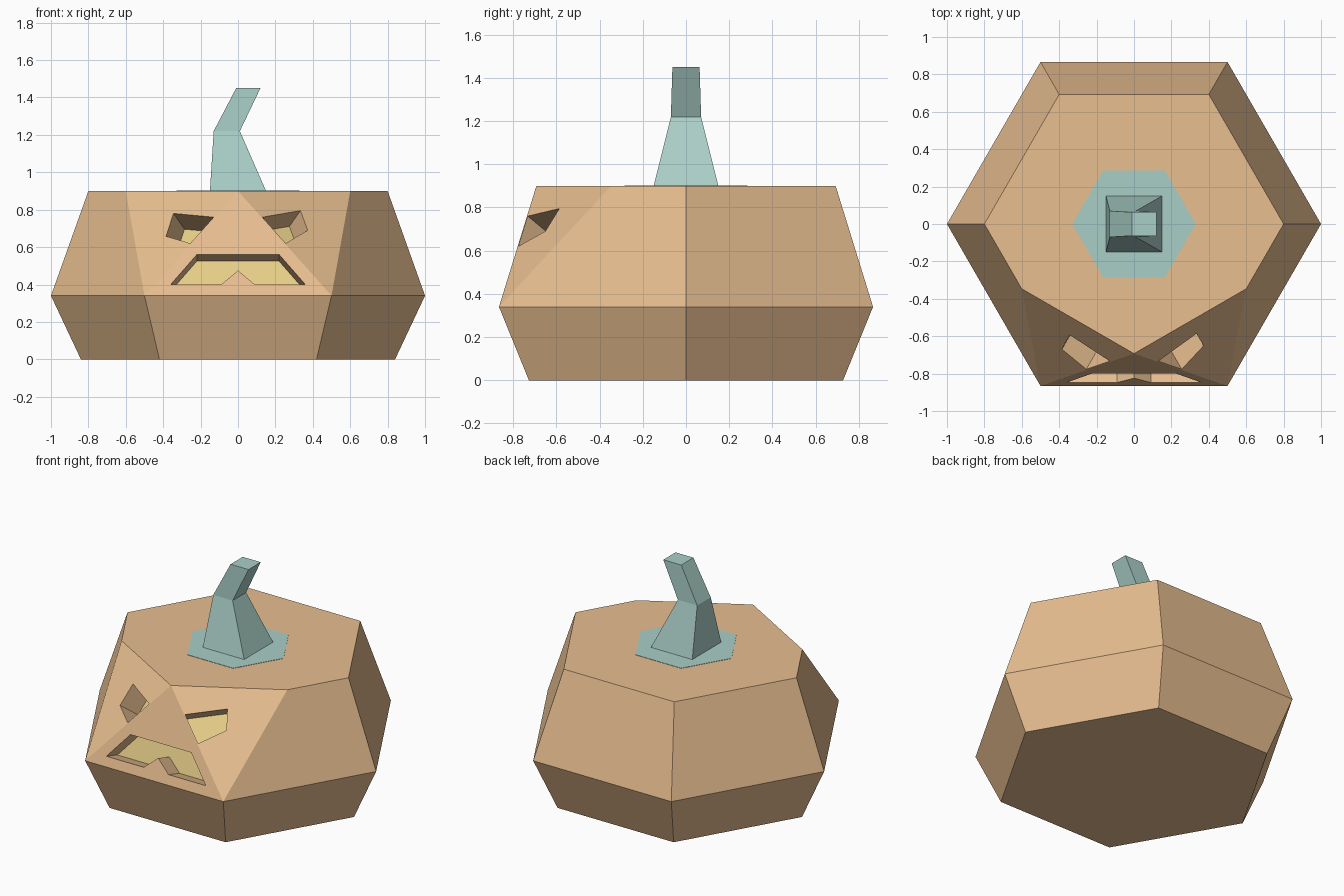
import bpy, bmesh
from math import cos, sin, pi
from mathutils import Vector

if "Cube" in bpy.data.objects:
    bpy.data.objects.remove(bpy.data.objects["Cube"])


def material(name, rgb):
    m = bpy.data.materials.new(name)
    m.diffuse_color = (*rgb, 1)
    m.use_nodes = True
    m.node_tree.nodes["Principled BSDF"].inputs["Base Color"].default_value = m.diffuse_color
    return m


ORANGE = material("orange", (0.81, 0.52, 0.28))
YELLOW = material("yellow", (0.81, 0.63, 0.25))
GREEN = material("green", (0.40, 0.62, 0.57))


def make_object(name, bm, mats):
    bmesh.ops.recalc_face_normals(bm, faces=bm.faces[:])
    me = bpy.data.meshes.new(name)
    bm.to_mesh(me)
    bm.free()
    for m in mats:
        me.materials.append(m)
    ob = bpy.data.objects.new(name, me)
    bpy.context.collection.objects.link(ob)
    return ob


def loft(rings):
    """Closed solid through rings of equal length; last cap gets material 1."""
    bm = bmesh.new()
    vs = [[bm.verts.new(p) for p in r] for r in rings]
    n = len(vs[0])
    for a, b in zip(vs, vs[1:]):
        for i in range(n):
            j = (i + 1) % n
            bm.faces.new((a[i], a[j], b[j], b[i]))
    bm.faces.new(vs[0])
    bm.faces.new(vs[-1]).material_index = 1
    return bm


def hexagon(r, z):
    return [Vector((r * cos(i * pi / 3), r * sin(i * pi / 3), z)) for i in range(6)]


# Body: three hexagon rings, the two front top corners sliced off
low, mid, top = hexagon(0.84, 0), hexagon(1, 0.34), hexagon(0.8, 0.9)
brow = (top[4] + top[5]) / 2
temple_l, temple_r = (top[3] + top[4]) / 2, (top[0] + top[5]) / 2
bm = bmesh.new()
for p in low + mid + top[:4] + [temple_l, brow, temple_r]:
    bm.verts.new(p)
bmesh.ops.convex_hull(bm, input=bm.verts[:])
bmesh.ops.dissolve_limit(bm, angle_limit=0.02, verts=bm.verts[:], edges=bm.edges[:])
body = make_object("pumpkin_body", bm, [ORANGE, YELLOW])


def carve(name, outline, plane, depth):
    """Cut a front-view (x, z) outline into the plane, leaving a yellow floor."""
    a, b, c = plane
    n = (b - a).cross(c - a).normalized()
    if n.y > 0:
        n = -n
    pts = [Vector((x, a.y - (n.x * (x - a.x) + n.z * (z - a.z)) / n.y, z))
           for x, z in outline]
    cutter = make_object(name, loft([[p + n * 0.05 for p in pts],
                                     [p - n * depth for p in pts]]), [ORANGE, YELLOW])
    cutter.hide_render = True
    mod = body.modifiers.new(name, 'BOOLEAN')
    mod.operation = 'DIFFERENCE'
    mod.solver = 'EXACT'
    mod.object = cutter
    bpy.context.view_layer.objects.active = body
    bpy.ops.object.modifier_apply(modifier=name)
    bpy.data.objects.remove(cutter)


# Carved face
carve("mouth_cut", [(-0.36, 0.40), (-0.22, 0.56), (0.22, 0.56), (0.36, 0.40),
                    (0.09, 0.40), (0, 0.475), (-0.09, 0.40)],
      (mid[4], mid[5], brow), 0.12)
carve("left_eye_cut", [(-0.345, 0.78), (-0.13, 0.76), (-0.255, 0.62), (-0.385, 0.658)],
      (mid[4], temple_l, brow), 0.145)
carve("right_eye_cut", [(0.13, 0.76), (0.334, 0.795), (0.372, 0.69), (0.255, 0.62)],
      (mid[5], temple_r, brow), 0.145)

# Green patch around the stem
make_object("stem_patch", loft([hexagon(0.33, 0.89), hexagon(0.33, 0.902)]), [GREEN, GREEN])

# Bent square stem: (x min, x max, half depth, z)
sections = [(-0.15, 0.15, 0.15, 0.9), (-0.13, 0.01, 0.07, 1.22), (-0.01, 0.12, 0.063, 1.45)]
make_object("stem", loft([[(x0, -h, z), (x1, -h, z), (x1, h, z), (x0, h, z)]
                          for x0, x1, h, z in sections]), [GREEN, GREEN])
